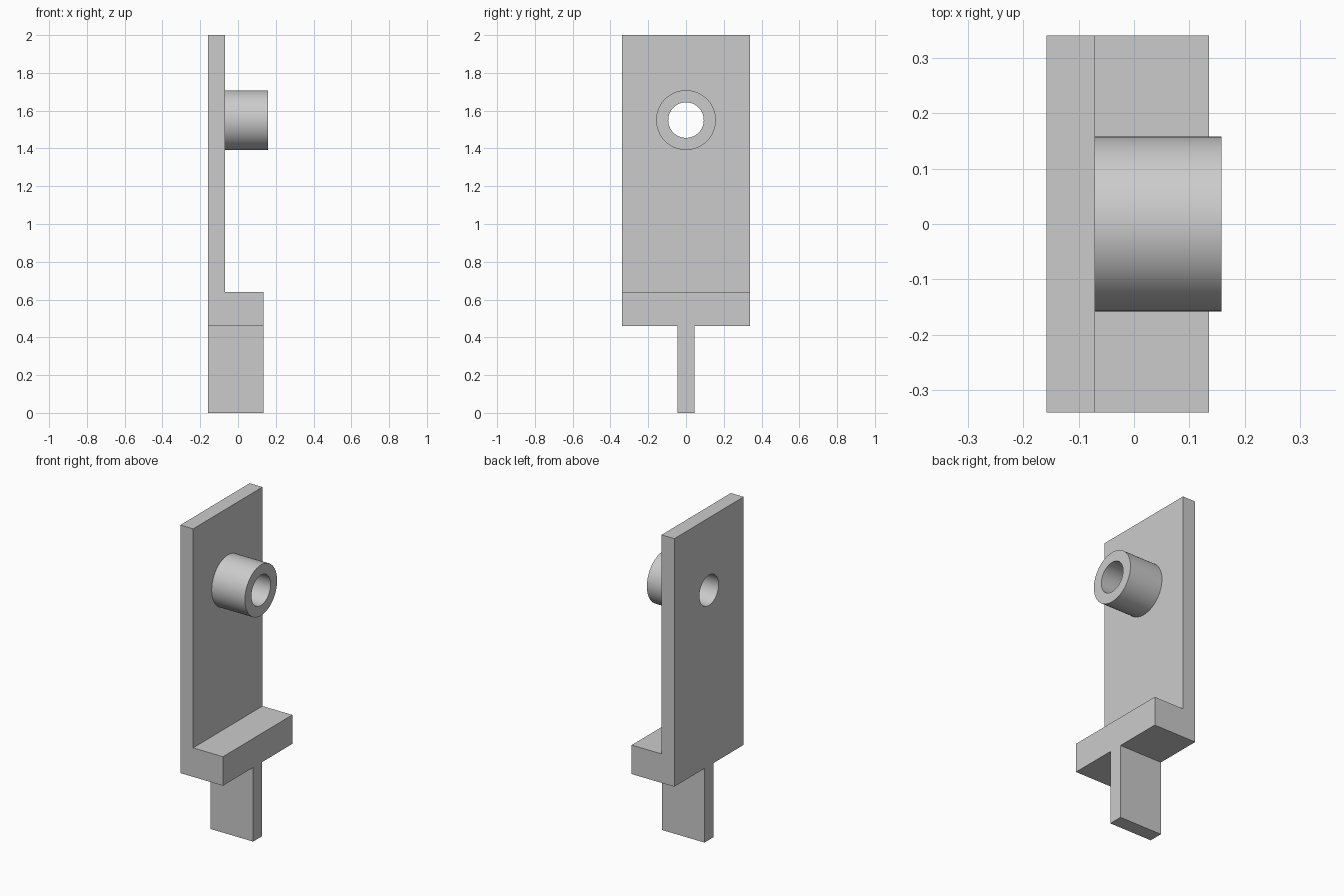
import bpy
import math
from mathutils import Matrix

cube = bpy.data.objects.get("Cube")
if cube:
    bpy.data.objects.remove(cube, do_unlink=True)

grey = bpy.data.materials.new("plain_grey")
grey.use_nodes = True
GREY = (0.6, 0.6, 0.6, 1)
grey.diffuse_color = GREY
grey.node_tree.nodes["Principled BSDF"].inputs["Base Color"].default_value = GREY

BACK, PLATE_FRONT, FOOT_FRONT, BOSS_END = -0.158, -0.07, 0.135, 0.158
HALF_WIDTH, BOSS_Z = 0.34, 1.55


def extrude_profile(name, profile, half_width):
    """Extrude an (x, z) outline symmetrically along y."""
    n = len(profile)
    verts = [(x, y, z) for y in (-half_width, half_width) for x, z in profile]
    faces = [tuple(range(n)), tuple(reversed(range(n, 2 * n)))]
    faces += [(i, i + n, (i + 1) % n + n, (i + 1) % n) for i in range(n)]
    mesh = bpy.data.meshes.new(name)
    mesh.from_pydata(verts, [], faces)
    mesh.materials.append(grey)
    obj = bpy.data.objects.new(name, mesh)
    bpy.context.collection.objects.link(obj)
    return obj


def x_cylinder(name, radius, x0, x1):
    """Cylinder along x at the boss height."""
    bpy.ops.mesh.primitive_cylinder_add(
        vertices=96, radius=radius, depth=x1 - x0,
        location=((x0 + x1) / 2, 0, BOSS_Z), rotation=(0, math.pi / 2, 0))
    obj = bpy.context.object
    obj.name = name
    obj.data.materials.append(grey)
    return obj


# L-shaped bracket: tall plate with a foot
bracket = extrude_profile("bracket_plate", [
    (BACK, 0.46), (FOOT_FRONT, 0.46), (FOOT_FRONT, 0.64),
    (PLATE_FRONT, 0.64), (PLATE_FRONT, 2), (BACK, 2)], HALF_WIDTH)

# Thin tab under the foot
extrude_profile("lower_tab", [
    (BACK, 0), (FOOT_FRONT, 0), (FOOT_FRONT, 0.46), (BACK, 0.46)], 0.044)

# Round boss, with a bore running through it and the plate
boss = x_cylinder("round_boss", 0.158, PLATE_FRONT, BOSS_END)
bore = x_cylinder("bore_cutter", 0.094, BACK - 0.1, BOSS_END + 0.1)
bore.hide_render = True

for part in (bracket, boss):
    cut = part.modifiers.new("bore", 'BOOLEAN')
    cut.operation = 'DIFFERENCE'
    cut.solver = 'EXACT'
    cut.object = bore
    bpy.ops.object.select_all(action='DESELECT')
    part.select_set(True)
    bpy.context.view_layer.objects.active = part
    bpy.ops.object.modifier_apply(modifier=cut.name)
    bpy.ops.object.shade_smooth_by_angle(angle=math.radians(30))

bpy.data.objects.remove(bore, do_unlink=True)
